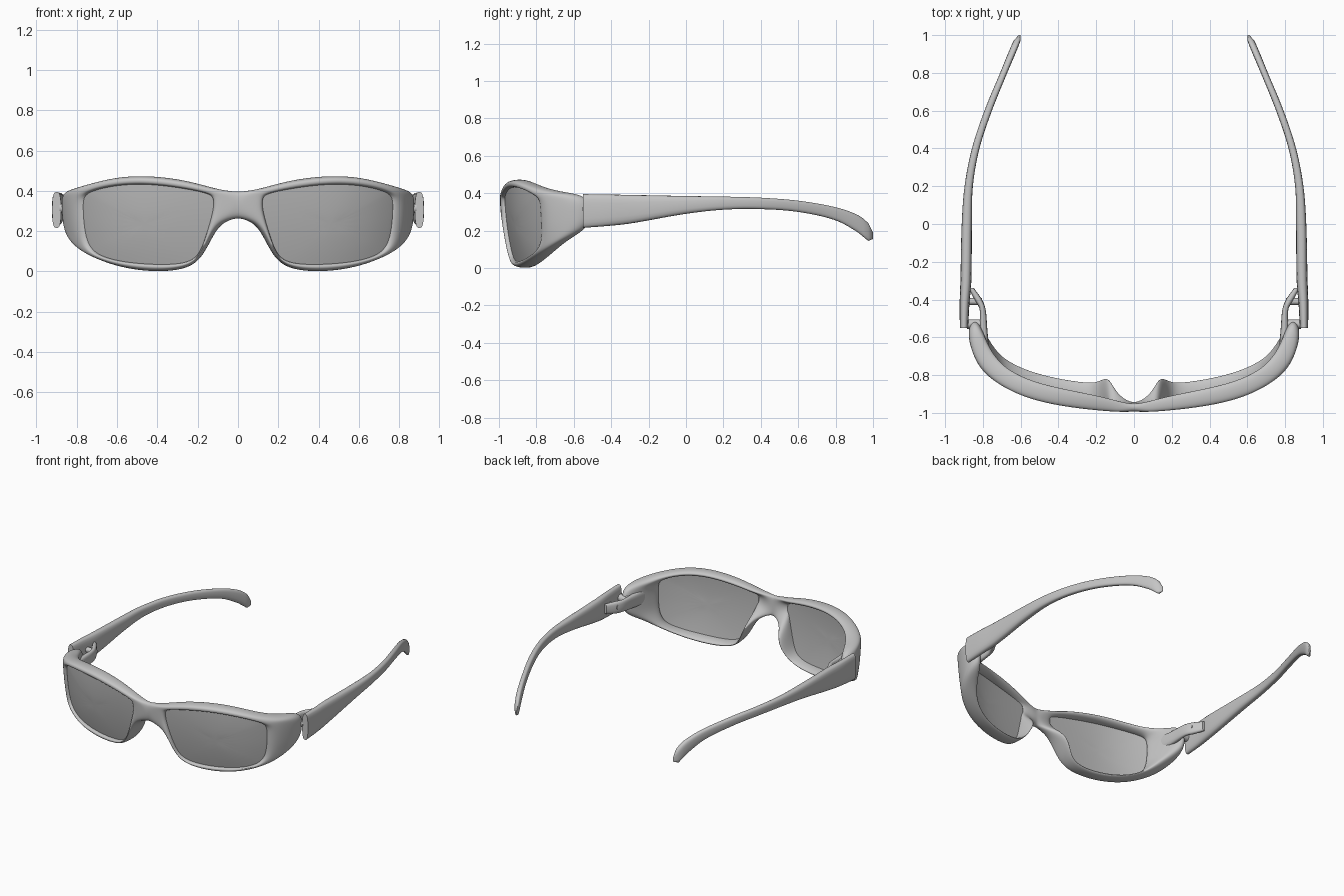
import bpy
import bmesh
import math
from mathutils import Vector

cube = bpy.data.objects.get("Cube")
if cube:
    bpy.data.objects.remove(cube, do_unlink=True)


def material(name, value):
    mat = bpy.data.materials.new(name)
    mat.use_nodes = True
    colour = (value, value, value, 1)
    mat.diffuse_color = colour
    mat.node_tree.nodes["Principled BSDF"].inputs["Base Color"].default_value = colour
    return mat


frame_grey = material("frame grey", 0.56)
lens_grey = material("lens grey", 0.46)


def sample(rows, key):
    """Smoothly interpolate rows whose first column is the key."""
    last = len(rows) - 1
    i = 0
    while i < last - 1 and key > rows[i + 1][0]:
        i += 1
    a, b = rows[i], rows[i + 1]
    before, after = rows[max(i - 1, 0)], rows[min(i + 2, last)]
    h = b[0] - a[0]
    s = (key - a[0]) / h
    result = []
    for c in range(1, len(a)):
        ma = (b[c] - before[c]) / (b[0] - before[0]) * h
        mb = (after[c] - a[c]) / (after[0] - a[0]) * h
        result.append((2*s**3 - 3*s**2 + 1) * a[c] + (s**3 - 2*s**2 + s) * ma
                      + (3*s**2 - 2*s**3) * b[c] + (s**3 - s**2) * mb)
    return result


def finish(name, bm, mat, levels, angle=180):
    """Turn a half mesh into a mirrored, smoothed object."""
    bmesh.ops.recalc_face_normals(bm, faces=bm.faces)
    mesh = bpy.data.meshes.new(name)
    bm.to_mesh(mesh)
    bm.free()
    mesh.materials.append(mat)
    obj = bpy.data.objects.new(name, mesh)
    bpy.context.collection.objects.link(obj)
    mirror = obj.modifiers.new("Mirror", 'MIRROR')
    mirror.use_clip = True
    mirror.merge_threshold = 0.0005
    if levels:
        sub = obj.modifiers.new("Smooth", 'SUBSURF')
        sub.levels = sub.render_levels = levels
    bpy.ops.object.select_all(action='DESELECT')
    obj.select_set(True)
    bpy.context.view_layer.objects.active = obj
    bpy.ops.object.shade_smooth_by_angle(angle=math.radians(angle))
    return obj


# Wrap line seen from above: distance along it, x, y
WRAP = [(-0.3, -0.3, -0.977), (0, 0, -0.997), (0.3, 0.3, -0.977), (0.5, 0.5, -0.943),
        (0.66, 0.65, -0.89), (0.82, 0.785, -0.8), (0.95, 0.865, -0.69), (1.13, 0.9, -0.52)]


def wrap(u, z, depth):
    """Place a flat point on the wrapped front, pushed inward by depth."""
    x, y = sample(WRAP, u)
    x2, y2 = sample(WRAP, u + 0.005)
    x1, y1 = sample(WRAP, u - 0.005)
    normal = Vector((y1 - y2, x2 - x1, 0)).normalized()
    tuck = 0.05 * (max(0.42 - z, 0) / 0.42) ** 2
    point = Vector((x, y, z)) + normal * (depth + tuck)
    if u < 0.0001:
        point.x = 0
    return point


# Rim stations: outer edge (u, z), lens edge (u, z), rim depth
RIM = [(0, .395, .125, .37, .045), (.1, .405, .15, .388, .07), (.25, .452, .27, .412, .09),
       (.45, .477, .45, .435, .1), (.62, .47, .62, .428, .1), (.78, .437, .76, .4, .1),
       (.95, .407, .805, .375, .11), (1.12, .39, .815, .34, .1), (1.13, .3, .815, .25, .1),
       (1.12, .215, .81, .18, .1), (1, .155, .79, .12, .11), (.85, .088, .74, .08, .1),
       (.65, .022, .62, .05, .1), (.45, -.003, .45, .035, .1), (.3, .005, .3, .035, .1),
       (.22, .037, .22, .06, .11), (.172, .1, .185, .115, .15), (.132, .175, .16, .19, .17),
       (.085, .24, .135, .27, .1), (0, .27, .12, .33, .045)]

# Rim section: share of the way to the lens, share of the depth
SECTION = [(0, .3), (.25, 0), (.75, 0), (.93, .1), (1, .3), (1, .55), (.8, .85), (.35, 1), (0, .75)]

# Front frame
bm = bmesh.new()
rings = []
for ou, oz, lu, lz, depth in RIM:
    ring = []
    for k, (w, d) in enumerate(SECTION):
        if ou == 0 and w == 0:
            d = 0 if k == 0 else 1
        ring.append(bm.verts.new(wrap(ou + (lu - ou) * w, oz + (lz - oz) * w, depth * d)))
    rings.append(ring)
count = len(SECTION)
for i, ring in enumerate(rings):
    following = rings[(i + 1) % len(rings)]
    for k in range(count):
        n = (k + 1) % count
        if n == 0 and i == len(rings) - 1:
            continue  # open where both halves meet
        bm.faces.new((ring[k], ring[n], following[n], following[k]))
finish("front_frame", bm, frame_grey, 3)

# Lenses
bm = bmesh.new()
centre = (0.47, 0.235)
rings = []
for scale in (1.03, 0.98, 0.7, 0.35):
    rings.append([bm.verts.new(wrap(centre[0] + (r[2] - centre[0]) * scale,
                                    centre[1] + (r[3] - centre[1]) * scale, 0.03)) for r in RIM])
for a, b in zip(rings, rings[1:]):
    for i in range(len(RIM)):
        n = (i + 1) % len(RIM)
        bm.faces.new((a[i], a[n], b[n], b[i]))
hub = bm.verts.new(wrap(*centre, 0.03))
for i in range(len(RIM)):
    bm.faces.new((rings[-1][i], rings[-1][(i + 1) % len(RIM)], hub))
lenses = finish("lenses", bm, lens_grey, 2)
shell = lenses.modifiers.new("Thickness", 'SOLIDIFY')
shell.thickness = 0.012
shell.offset = 0


def bar(name, rows, steps, sides=20, power=0.7):
    """Loft rounded sections along y: y, x, half width, low z, high z."""
    bm = bmesh.new()
    rings = []
    for s in range(steps + 1):
        y = rows[0][0] + (rows[-1][0] - rows[0][0]) * s / steps
        x, half, low, high = sample(rows, y)
        ring = []
        for k in range(sides):
            a = math.tau * k / sides
            c, q = math.cos(a), math.sin(a)
            ring.append(bm.verts.new((x + half * math.copysign(abs(c) ** power, c), y,
                                      (low + high) / 2 + (high - low) / 2
                                      * math.copysign(abs(q) ** power, q))))
        rings.append(ring)
    for a, b in zip(rings, rings[1:]):
        for k in range(sides):
            n = (k + 1) % sides
            bm.faces.new((a[k], a[n], b[n], b[k]))
    bm.faces.new(rings[0])
    bm.faces.new(rings[-1])
    return finish(name, bm, frame_grey, 0, 50)


# Temples
bar("temples", [(-.55, .9, .022, .215, .395), (-.42, .897, .026, .225, .393),
                (-.3, .89, .029, .238, .391), (0, .885, .027, .29, .385),
                (.2, .875, .022, .312, .382), (.4, .838, .02, .315, .376),
                (.6, .772, .02, .3, .36), (.8, .69, .019, .255, .325),
                (.92, .64, .02, .19, .283), (.97, .619, .018, .148, .245),
                (.99, .61, .013, .14, .215), (1, .605, .005, .155, .19)], 60)

# Hinges: curved arm inside each temple, with pins crossing the gap
bar("hinge_arms", [(-.66, .79, .022, .25, .35), (-.55, .797, .02, .26, .35),
                   (-.45, .802, .016, .27, .35), (-.4, .825, .02, .27, .35),
                   (-.34, .862, .015, .28, .345)], 24)
bm = bmesh.new()
for y, radius in ((-0.53, 0.025), (-0.41, 0.018)):
    made = bmesh.ops.create_cone(bm, cap_ends=True, segments=16, radius1=radius,
                                 radius2=radius, depth=0.08)
    for v in made["verts"]:
        v.co = Vector((0.845 + v.co.z, y + v.co.x, 0.315 + v.co.y))
finish("hinge_pins", bm, frame_grey, 0, 40)
